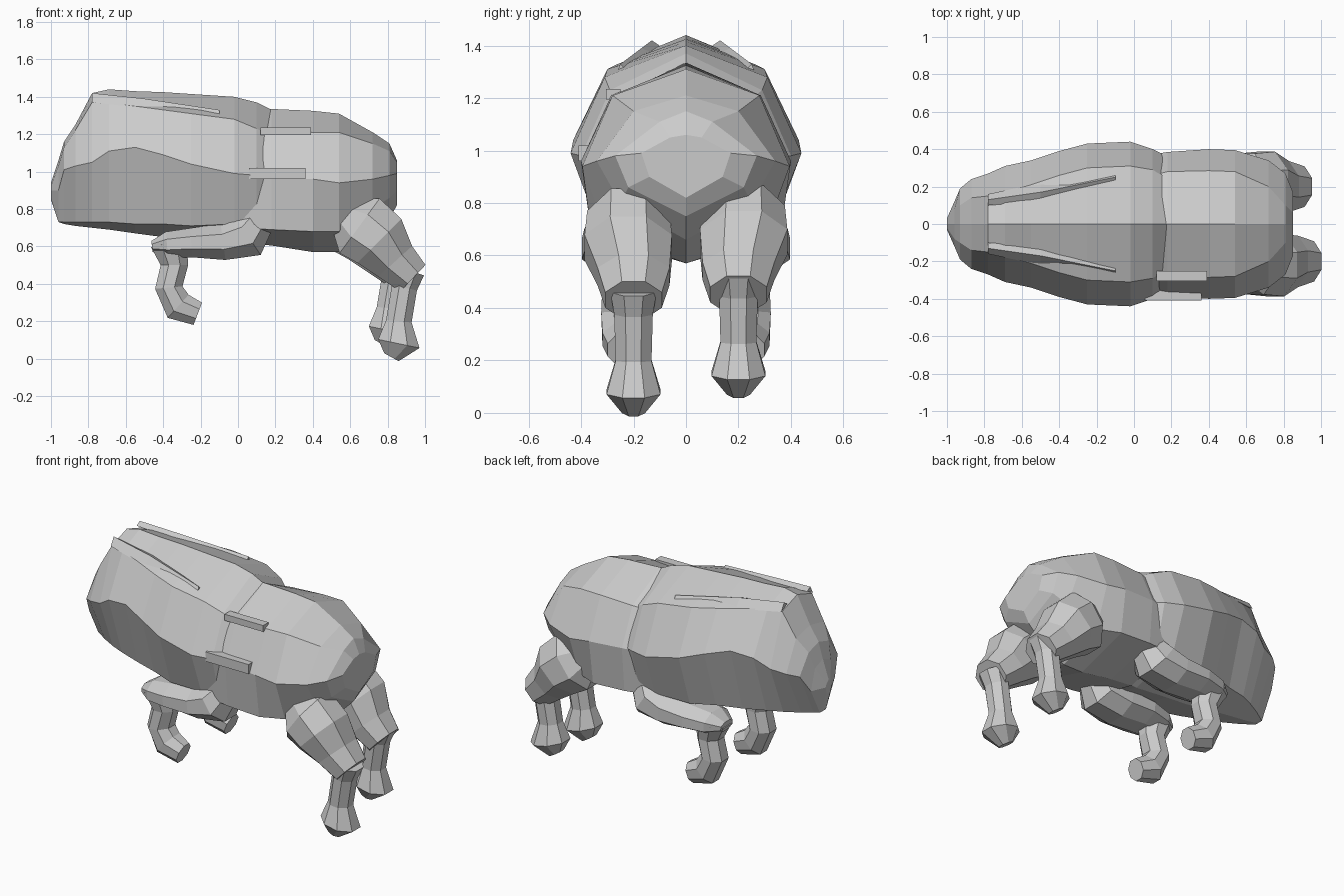
import bpy, bmesh, math
from mathutils import Vector

cube = bpy.data.objects.get("Cube")
if cube:
    bpy.data.objects.remove(cube)

grey = bpy.data.materials.new("stone grey")
grey.use_nodes = True
colour = (0.6, 0.6, 0.6, 1)
grey.diffuse_color = colour
grey.node_tree.nodes["Principled BSDF"].inputs["Base Color"].default_value = colour


def loft(name, rings):
    """Skin a list of equal-sized rings of points and cap both ends."""
    bm = bmesh.new()
    loops = [[bm.verts.new(p) for p in ring] for ring in rings]
    n = len(loops[0])
    for a, b in zip(loops, loops[1:]):
        for i in range(n):
            j = (i + 1) % n
            bm.faces.new((a[i], a[j], b[j], b[i]))
    bm.faces.new(loops[0])
    bm.faces.new(loops[-1])
    bmesh.ops.recalc_face_normals(bm, faces=bm.faces)
    mesh = bpy.data.meshes.new(name)
    bm.to_mesh(mesh)
    bm.free()
    mesh.materials.append(grey)
    obj = bpy.data.objects.new(name, mesh)
    bpy.context.collection.objects.link(obj)
    return obj


def trunk(name, sections):
    """Section: x, top z, then (y, z) of upper crease, widest line, lower edge, and belly z."""
    rings = []
    for x, top, yc, zc, ys, zs, yl, zl, belly in sections:
        half = [(yc, zc), (ys, zs), (yl, zl)]
        ring = [(x, 0, top)] + [(x, y, z) for y, z in half] + [(x, 0, belly)]
        ring += [(x, -y, z) for y, z in reversed(half)]
        rings.append(ring)
    return loft(name, rings)


def limb(name, path, side, shift=(0, 0), sides=8):
    """Path point: x, z, distance from the middle, radius in the leg plane, radius across."""
    centres = [Vector((x + shift[0], side * y, z + shift[1])) for x, z, y, r, w in path]
    rings = []
    for i, (c, p) in enumerate(zip(centres, path)):
        t = centres[min(i + 1, len(path) - 1)] - centres[max(i - 1, 0)]
        across = Vector((-t.z, 0, t.x)).normalized()
        ring = []
        for k in range(sides):
            a = math.tau * (k + 0.5) / sides
            ring.append(c + across * p[3] * math.cos(a) * 1.06 + Vector((0, p[4] * math.sin(a) * 1.06, 0)))
        rings.append(ring)
    return loft(name, rings)


# Shaggy front of the body, tapering to the blunt wedge of the head
trunk("maned_forebody", [
    (-1.00, 0.94, .02, .92, .03, .90, .02, .86, .85),
    (-0.96, 1.06, .08, 1.03, .12, .90, .03, .73, .73),
    (-0.93, 1.16, .10, 1.13, .19, 1.01, .05, .73, .72),
    (-0.87, 1.25, .14, 1.22, .24, 1.03, .09, .73, .71),
    (-0.78, 1.42, .15, 1.37, .27, 1.05, .14, .73, .70),
    (-0.69, 1.44, .17, 1.37, .31, 1.11, .18, .73, .69),
    (-0.55, 1.43, .21, 1.35, .34, 1.13, .22, .72, .67),
    (-0.40, 1.425, .26, 1.33, .39, 1.09, .27, .72, .65),
    (-0.25, 1.415, .30, 1.31, .43, 1.04, .32, .71, .64),
    (-0.02, 1.40, .31, 1.28, .44, .99, .34, .72, .62),
    (0.10, 1.37, .29, 1.23, .40, .98, .34, .74, .63),
    (0.18, 1.33, .24, 1.19, .36, .97, .30, .76, .66),
])

# Smoother hindquarters
trunk("hindquarters", [
    (0.02, 1.31, .24, 1.18, .36, .97, .34, .70, .62),
    (0.18, 1.335, .28, 1.20, .385, .97, .36, .69, .605),
    (0.40, 1.325, .285, 1.21, .40, .96, .36, .68, .57),
    (0.54, 1.31, .28, 1.21, .395, .94, .30, .68, .57),
    (0.72, 1.21, .20, 1.15, .34, .96, .25, .80, .66),
    (0.81, 1.15, .10, 1.11, .27, .98, .22, .86, .75),
    (0.85, 1.06, .06, 1.05, .17, .99, .14, .90, .82),
])

# Loose tufts of fur at the seam, only on the right flank
for name, x0, x1, y, z, h in (("upper_tuft", .12, .39, -.29, 1.215, .02),
                              ("lower_tuft", .06, .36, -.395, .99, .03)):
    loft(name, [[(x, y + dy, z + dz) for dy, dz in ((-.015, -h), (-.015, h), (.04, h), (.04, -h))]
                for x in (x0, x1)])

# Ragged locks lying along the crown
for side in (-1, 1):
    loft("crown_lock", [[(x, side * (y - w), z), (x, side * y, z + .02), (x, side * (y + w), z - .03)]
                        for x, y, z, w in ((-.78, .13, 1.40, .03), (-.5, .17, 1.37, .05), (-.1, .25, 1.31, .02))])

# Leg profiles
thigh = [(.55, .78, .20, .09, .09), (.65, .71, .22, .185, .16), (.755, .63, .22, .17, .17),
         (.84, .52, .20, .125, .14), (.935, .43, .20, .10, .11)]
shank = [(.92, .47, .20, .08, .09), (.89, .38, .20, .07, .075), (.86, .20, .20, .07, .07),
         (.86, .08, .20, .115, .105), (.82, .008, .20, .045, .045)]
forearm = [(.12, .76, .24, .09, .09), (.05, .66, .25, .13, .14), (-.08, .625, .25, .10, .15),
           (-.25, .62, .25, .08, .15), (-.38, .61, .25, .07, .12), (-.46, .60, .25, .03, .06)]
pastern = [(-.37, .62, .25, .10, .10), (-.34, .50, .24, .075, .08), (-.37, .38, .24, .075, .085),
           (-.32, .28, .24, .085, .08), (-.215, .24, .24, .065, .06)]

# The left hind leg is lifted and tucked slightly
for label, side, shift in (("right", -1, (0, 0)), ("left", 1, (-.05, .07))):
    limb(label + "_hind_thigh", thigh, side, (shift[0], shift[1] * .3))
    limb(label + "_hind_shank", shank, side, shift)
    limb(label + "_fore_upper", forearm, side)
    limb(label + "_fore_lower", pastern, side)
